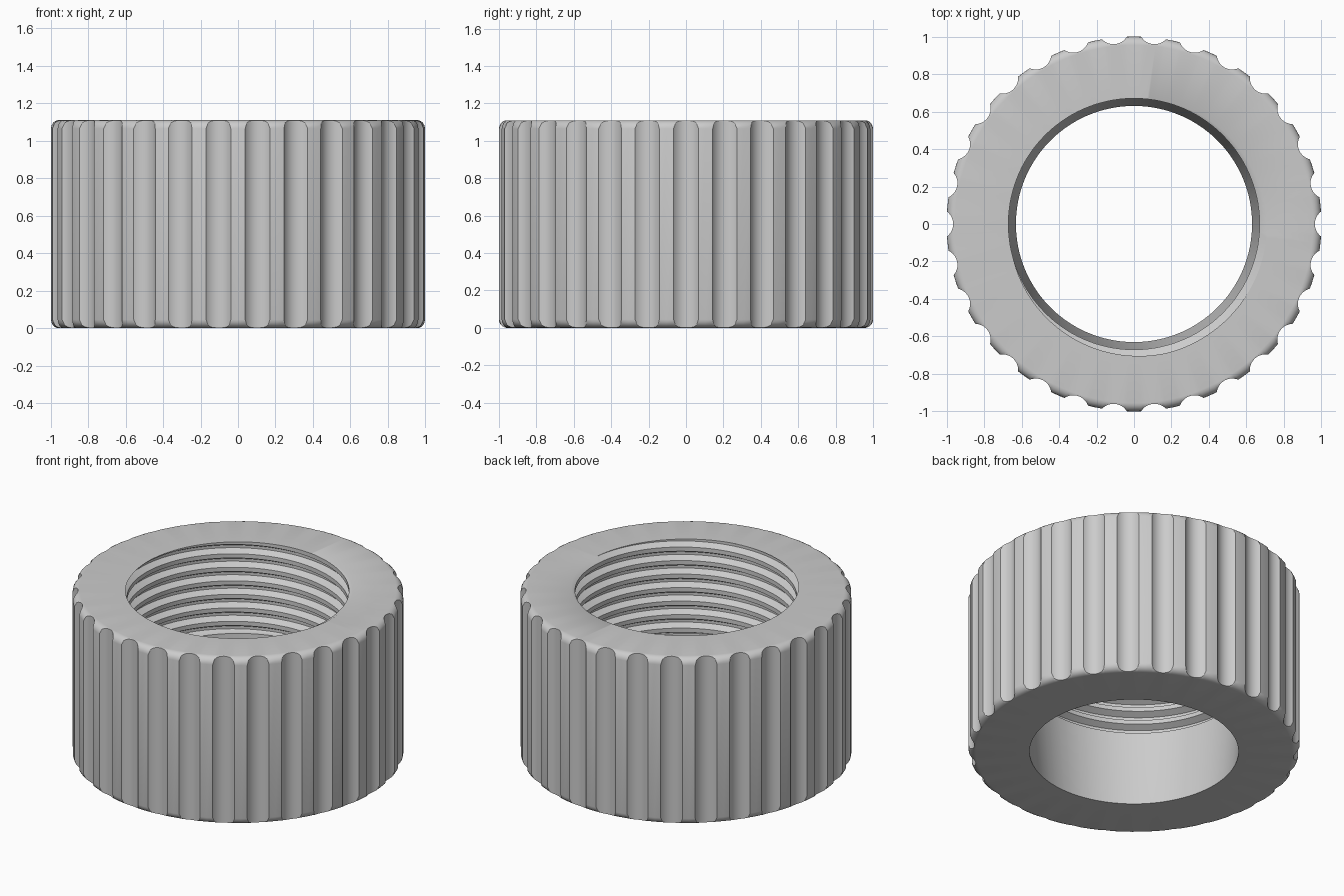
import bpy, bmesh
from math import acos, atan2, cos, hypot, pi, radians, sin, tau

cube = bpy.data.objects.get("Cube")
if cube:
    bpy.data.objects.remove(cube, do_unlink=True)

HEIGHT = 1.11
FILLET = 0.045
FLUTES = 30
FLUTE_R, FLUTE_CENTRE = 0.0836, 1.0486
CREST, ROOT, BORE = 0.67, 0.71, 0.63
PITCH = 0.09
ROOT_HALF, GROOVE_HALF = 0.009, 0.031
THREAD_END = 0.5
THREAD_START = radians(320)


def outline():
    """Angle and outer radius of every column, one flute and one ridge at a time."""
    span = acos((FLUTE_CENTRE ** 2 + FLUTE_R ** 2 - 1) / (2 * FLUTE_CENTRE * FLUTE_R))
    steps = 10
    columns = []
    for k in range(FLUTES):
        base = tau * k / FLUTES
        for i in range(steps + 1):
            phi = span * (2 * i / steps - 1)
            along = FLUTE_CENTRE - FLUTE_R * cos(phi)
            across = FLUTE_R * sin(phi)
            columns.append((base + atan2(across, along), hypot(along, across)))
        columns.append((base + pi / FLUTES, 1.0))
    columns.append((columns[0][0] + tau, columns[0][1]))
    return columns


def thread_radius(angle, z):
    """Trapezoid groove that climbs one pitch per turn."""
    d = z - HEIGHT - PITCH * (angle - THREAD_START) / tau
    d = abs((d + PITCH / 2) % PITCH - PITCH / 2)
    slope = (d - ROOT_HALF) / (GROOVE_HALF - ROOT_HALF)
    return ROOT - (ROOT - CREST) * min(max(slope, 0), 1)


def section(angle, wall):
    """Closed radial section as (radius, z): outside upward, then down the bore."""
    inner = 1 - FILLET
    start = acos(min(1, (wall - inner) / FILLET))
    arc = []
    for i in range(6):
        a = start + (pi / 2 - start) * i / 5
        arc.append((inner + FILLET * cos(a), FILLET * (1 - sin(a))))
    points = arc[::-1] + [(r, HEIGHT - z) for r, z in arc]

    # threaded bore, rows following the helix and trimmed at both ends
    for turn in range(2, -10, -1):
        centre = HEIGHT + PITCH * (turn + (angle - THREAD_START) / tau)
        for offset in (GROOVE_HALF, ROOT_HALF, -ROOT_HALF, -GROOVE_HALF):
            z = min(max(centre + offset, THREAD_END), HEIGHT)
            points.append((thread_radius(angle, z), z))

    # ledge and smooth tapered bore below the thread
    points += [(CREST, THREAD_END), (BORE, 0)]
    return points


# Ring body
bm = bmesh.new()
rows = []
for angle, wall in outline():
    rows.append([bm.verts.new((r * cos(angle), r * sin(angle), z))
                 for r, z in section(angle, wall)])
for a, b in zip(rows, rows[1:]):
    for i in range(len(a)):
        j = (i + 1) % len(a)
        bm.faces.new((a[i], b[i], b[j], a[j]))
bmesh.ops.remove_doubles(bm, verts=bm.verts, dist=0.00002)
bmesh.ops.recalc_face_normals(bm, faces=bm.faces)

mesh = bpy.data.meshes.new("threaded_ring")
bm.to_mesh(mesh)
bm.free()
ring = bpy.data.objects.new("threaded_ring", mesh)
bpy.context.collection.objects.link(ring)

# Material
grey = bpy.data.materials.new("light grey")
grey.use_nodes = True
colour = (0.6, 0.6, 0.6, 1)
grey.diffuse_color = colour
grey.node_tree.nodes["Principled BSDF"].inputs["Base Color"].default_value = colour
mesh.materials.append(grey)

bpy.ops.object.select_all(action="DESELECT")
ring.select_set(True)
bpy.context.view_layer.objects.active = ring
bpy.ops.object.shade_smooth_by_angle(angle=radians(30))
